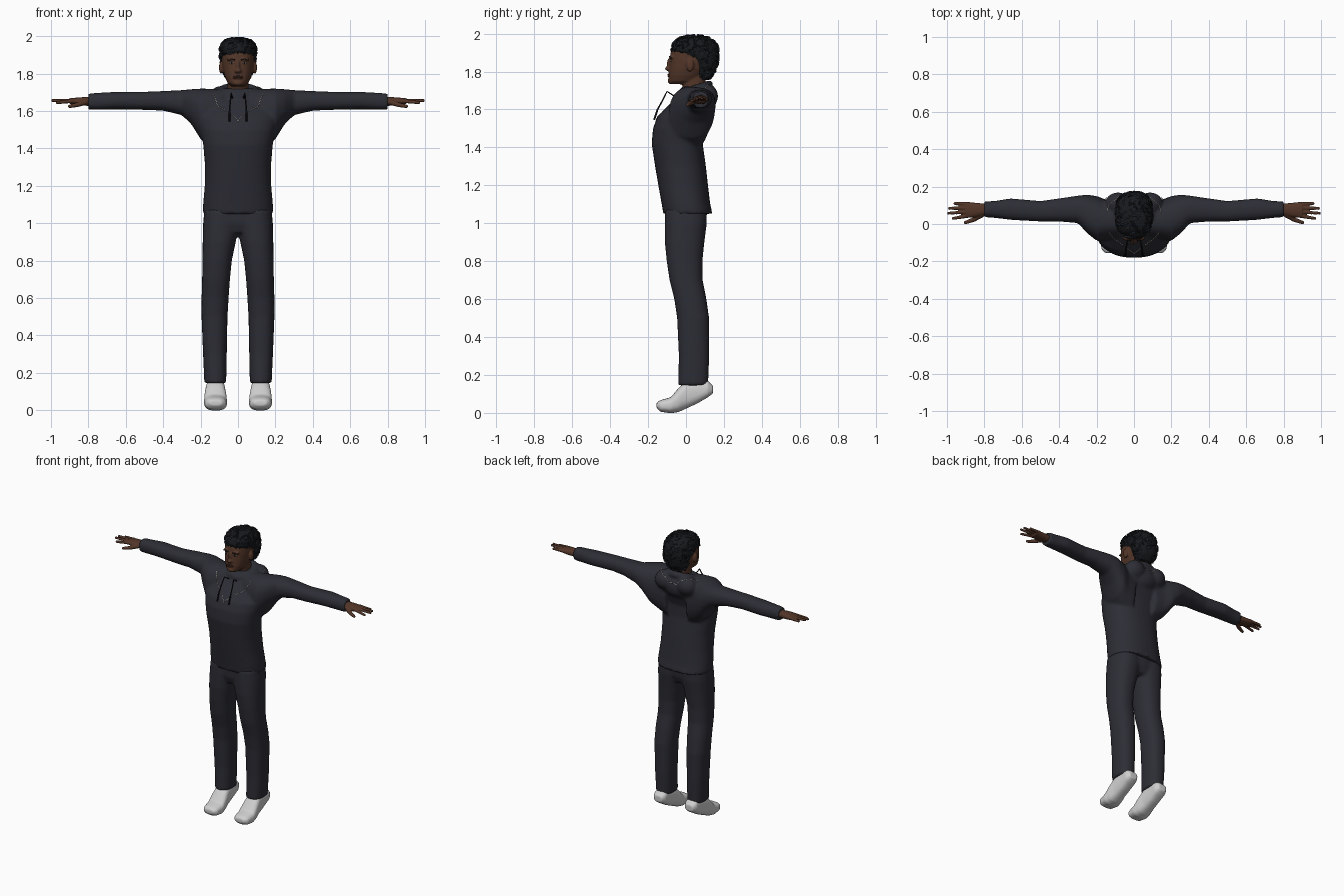
import bpy, bmesh, math, random
from mathutils import Vector, Matrix
from mathutils.bvhtree import BVHTree

if "Cube" in bpy.data.objects:
    bpy.data.objects.remove(bpy.data.objects["Cube"])
random.seed(4)


def material(name, *rgb):
    m = bpy.data.materials.new(name)
    m.use_nodes = True
    m.diffuse_color = (*rgb, 1)
    m.node_tree.nodes["Principled BSDF"].inputs["Base Color"].default_value = (*rgb, 1)
    return m


CLOTH = material("charcoal cloth", .026, .027, .036)
SKIN = material("brown skin", .085, .036, .021)
LIP = material("lip brown", .075, .027, .02)
HAIR = material("black hair", .009, .01, .012)
STREAK = material("slate hair", .028, .034, .045)
SHOE = material("light grey shoe", .62, .62, .62)
WHITE = material("off white", .5, .47, .42)
CORD = material("black cord", .006, .006, .008)


def loft(bm, axis, rows, side=1, n=24, p=2.3):
    """Skin rounded sections; each row is position, low/high of the two cross axes."""
    rings = []
    for t, a0, a1, b0, b1 in rows:
        ring = []
        for i in range(n):
            c, s = math.cos(math.tau * i / n), math.sin(math.tau * i / n)
            a = (a0 + a1) / 2 + (a1 - a0) / 2 * math.copysign(abs(c) ** (2 / p), c)
            b = (b0 + b1) / 2 + (b1 - b0) / 2 * math.copysign(abs(s) ** (2 / p), s)
            x, y, z = {"x": (t, a, b), "y": (a, t, b), "z": (a, b, t)}[axis]
            ring.append(bm.verts.new((x * side, y, z)))
        rings.append(ring)
    for r, q in zip(rings, rings[1:]):
        for i in range(n):
            bm.faces.new((r[i], r[(i + 1) % n], q[(i + 1) % n], q[i]))
    bm.faces.new(rings[0])
    bm.faces.new(rings[-1])


def upright(rows):
    """Rows of height, front, back, half width, as symmetric loft rows."""
    return [(z, -w, w, f, b) for z, f, b, w in rows]


def ball(bm, centre, radii, turn=None):
    m = Matrix.Translation(centre) @ (turn or Matrix()) @ Matrix.Diagonal((*radii, 1))
    bmesh.ops.create_uvsphere(bm, u_segments=16, v_segments=10, radius=1, matrix=m)


def limb(bm, a, b, r):
    """A rounded finger from a to b."""
    a, b = Vector(a), Vector(b)
    for i in range(9):
        ball(bm, a.lerp(b, i / 8), [r * (1 - .03 * i)] * 3)


def finish(name, bm, mat, voxel=0, smooth=4):
    """Make the object; a voxel size fuses its pieces into one smooth skin."""
    bmesh.ops.recalc_face_normals(bm, faces=bm.faces)
    for f in bm.faces:
        f.smooth = True
    me = bpy.data.meshes.new(name)
    bm.to_mesh(me)
    bm.free()
    ob = bpy.data.objects.new(name, me)
    bpy.context.collection.objects.link(ob)
    me.materials.append(mat)
    if voxel:
        mod = ob.modifiers.new("fuse", "REMESH")
        mod.mode, mod.voxel_size, mod.use_smooth_shade = "VOXEL", voxel, True
        mod = ob.modifiers.new("soften", "SMOOTH")
        mod.factor, mod.iterations = .5, smooth
    return ob


def surface(ob):
    bpy.context.view_layer.update()
    return BVHTree.FromObject(ob, bpy.context.evaluated_depsgraph_get())


def tubes(name, paths, radius, mats):
    """Thin cords along point lists; paths take the materials at random."""
    cu = bpy.data.curves.new(name, "CURVE")
    cu.dimensions, cu.bevel_depth, cu.bevel_resolution = "3D", radius, 1
    cu.use_fill_caps = True
    for m in mats:
        cu.materials.append(m)
    for pts in paths:
        sp = cu.splines.new("POLY")
        sp.points.add(len(pts) - 1)
        for q, v in zip(sp.points, pts):
            q.co = (*v, 1)
        sp.material_index = random.randrange(len(mats))
    ob = bpy.data.objects.new(name, cu)
    bpy.context.collection.objects.link(ob)


# Hoodie: torso, sleeves, collar roll and folded hood in one skin
bm = bmesh.new()
loft(bm, "z", upright([
    (1.05, -.12, .14, .188), (1.1, -.128, .128, .187), (1.2, -.146, .116, .178),
    (1.3, -.163, .105, .176), (1.42, -.181, .088, .186), (1.5, -.174, .088, .2),
    (1.56, -.152, .11, .212), (1.61, -.105, .14, .2), (1.67, -.045, .15, .17),
    (1.72, -.02, .13, .1)]), n=32)
for s in (1, -1):
    loft(bm, "x", [
        (.08, -.08, .12, 1.38, 1.715), (.15, -.085, .13, 1.41, 1.72),
        (.2, -.09, .15, 1.45, 1.72), (.25, -.05, .157, 1.53, 1.717),
        (.3, .005, .152, 1.578, 1.712), (.4, .013, .137, 1.602, 1.707),
        (.5, .013, .123, 1.606, 1.703), (.66, .022, .137, 1.609, 1.702),
        (.74, .032, .124, 1.606, 1.698), (.8, .036, .12, 1.606, 1.694)], s)
    ball(bm, (s * .085, .11, 1.67), (.07, .06, .065))
ball(bm, (0, .105, 1.645), (.1, .055, .075))
for i in range(28):
    a = math.tau * i / 28
    y = math.sin(a)
    ball(bm, (.088 * math.cos(a), .045 + .075 * y, 1.705 + .025 * y), [.024] * 3)
hoodie = finish("hoodie", bm, CLOTH, .01)

# Trousers: hips and two legs
bm = bmesh.new()
loft(bm, "z", upright([(.95, -.09, .085, .12), (1, -.108, .105, .182), (1.09, -.11, .115, .18)]))
for s in (1, -1):
    loft(bm, "z", [
        (.145, .063, .18, -.042, .117), (.3, .06, .187, -.038, .122),
        (.5, .056, .195, -.047, .122), (.6, .05, .195, -.062, .108),
        (.7, .043, .192, -.087, .088), (.8, .033, .19, -.102, .087),
        (.9, .012, .189, -.112, .097), (1, -.01, .187, -.112, .11),
        (1.07, -.01, .18, -.11, .11)], s)
finish("trousers", bm, CLOTH, .01, 3)

for s, tag in ((1, "left"), (-1, "right")):
    # Shoe tilted onto its toe
    bm = bmesh.new()
    loft(bm, "y", [
        (-.155, .085, .155, .025, .055), (-.135, .066, .174, .006, .067),
        (-.08, .058, .182, -.002, .083), (-.04, .061, .18, .004, .13),
        (0, .068, .174, .022, .17), (.06, .072, .17, .05, .175),
        (.115, .074, .168, .082, .17), (.142, .09, .152, .102, .145)], s, p=2.6)
    finish(tag + "_shoe", bm, SHOE, .006, 3)
    # Hand with spread fingers
    bm = bmesh.new()
    loft(bm, "x", [
        (.76, .05, .107, 1.625, 1.677), (.81, .045, .11, 1.628, 1.675),
        (.85, .036, .114, 1.63, 1.673), (.9, .034, .116, 1.638, 1.668)], s)
    for y0, y1, tip, z in ((.045, .03, .975, 1.645), (.065, .058, 1, 1.656),
                           (.086, .084, .995, 1.658), (.106, .11, .965, 1.652)):
        limb(bm, (s * .88, y0, 1.654), (s * (tip - .009), y1, z), .0115)
    limb(bm, (s * .815, .05, 1.648), (s * .855, .024, 1.634), .016)
    limb(bm, (s * .855, .024, 1.634), (s * .9, .008, 1.625), .0125)
    finish(tag + "_hand", bm, SKIN, .004, 3)

# Head: skull, neck, nose, ears, chin
bm = bmesh.new()
loft(bm, "z", upright([
    (1.733, -.08, .02, .034), (1.75, -.091, .06, .056), (1.78, -.092, .09, .07),
    (1.815, -.089, .12, .08), (1.86, -.086, .14, .086), (1.9, -.082, .145, .086),
    (1.94, -.06, .14, .08), (1.97, -.02, .1, .05)]))
loft(bm, "z", upright([(1.66, -.015, .11, .058), (1.74, -.02, .105, .056), (1.8, -.02, .1, .056)]))
ball(bm, (0, -.088, 1.838), (.011, .013, .034))
ball(bm, (0, -.094, 1.815), (.019, .017, .012))
ball(bm, (0, -.08, 1.75), (.03, .017, .016))
for s in (1, -1):
    ball(bm, (s * .09, .022, 1.832), (.012, .021, .033))
    ball(bm, (s * .035, -.074, 1.876), (.026, .015, .009))
head = finish("head", bm, SKIN, .005, 4)
face = surface(head)


def on_face(x, z, lift=0):
    return face.ray_cast(Vector((x, -1, z)), Vector((0, 1, 0)))[0] - Vector((0, lift, 0))


# Eyes, brows and lips
for s, tag in ((1, "left"), (-1, "right")):
    centre = on_face(s * .033, 1.857)
    for part, mat, size, lift in (("eye", WHITE, (.012, .004, .005), 0),
                                  ("iris", CORD, (.0055, .004, .005), .0015)):
        bm = bmesh.new()
        ball(bm, centre - Vector((0, lift, 0)), size)
        finish(f"{tag}_{part}", bm, mat)
brows = [[on_face(s * x, z, .001) for x, z in ((.015, 1.873), (.035, 1.879), (.055, 1.873))]
         for s in (1, -1)]
tubes("eyebrows", brows, .0035, [HAIR])
bm = bmesh.new()
for z, h in ((1.784, .005), (1.776, .006)):
    ball(bm, on_face(0, z), (.026, .006, h))
finish("lips", bm, LIP)

# Hair cap with short twists scattered over it
bm = bmesh.new()
loft(bm, "z", upright([
    (1.762, .07, .13, .055), (1.8, .05, .158, .076), (1.85, .035, .17, .09),
    (1.885, .0, .172, .097), (1.905, -.075, .172, .098), (1.93, -.08, .17, .099),
    (1.955, -.066, .155, .092), (1.978, -.035, .125, .07), (1.99, .01, .08, .035)]))
cap = finish("hair_cap", bm, HAIR, .008, 3)
scalp = surface(cap)
twists = []
for i in range(230):
    d = Vector([random.gauss(0, 1) for _ in range(3)]).normalized()
    start, normal, *_ = scalp.find_nearest(Vector((0, .05, 1.89)) + d * .15)
    step = normal.orthogonal().normalized()
    step = Matrix.Rotation(random.uniform(0, math.tau), 3, normal) @ step
    path = []
    for k in range(4):
        bend = normal.cross(step) * (.006 * math.sin(k * 1.5))
        spot, nrm, *_ = scalp.find_nearest(start + step * .011 * k + bend)
        path.append(spot + nrm * (.003 if k in (1, 2) else .0))
    twists.append(path)
tubes("hair_twists", twists, .0042, [HAIR, STREAK])

# Dashed neckline stitching laid on the hoodie
cloth = surface(hoodie)
half = [(0, -.158), (.035, -.13), (.06, -.112), (.11, -.075), (.135, -.045),
        (.145, .06), (.135, .1), (.08, .148), (0, .152)]
dashes = []
for s in (1, -1):
    for k, (a, b) in enumerate(zip(half, half[1:])):
        if k in (1, 4):
            continue
        for i in range(5):
            pts = []
            for t in (i / 5, (i + .4) / 5, (i + .75) / 5):
                x, y = Vector(a).lerp(Vector(b), t)
                hit = cloth.ray_cast(Vector((s * x, y, 3)), Vector((0, 0, -1)))[0]
                if hit and hit.z > 1.5:
                    pts.append(hit)
            if len(pts) == 3:
                dashes.append(pts)
tubes("neckline_stitching", dashes, .0022, [WHITE])

# Hanging drawstrings with knotted ends
cords = [[(s * .03, -.06, 1.67), (s * .036, -.1, 1.695), (s * .042, -.125, 1.645),
          (s * .045, -.15, 1.6), (s * .045, -.168, 1.545)] for s in (1, -1)]
tubes("drawstrings", cords, .004, [CORD])
tubes("drawstring_tips", [c[-2:] for c in cords], .0055, [CORD])
